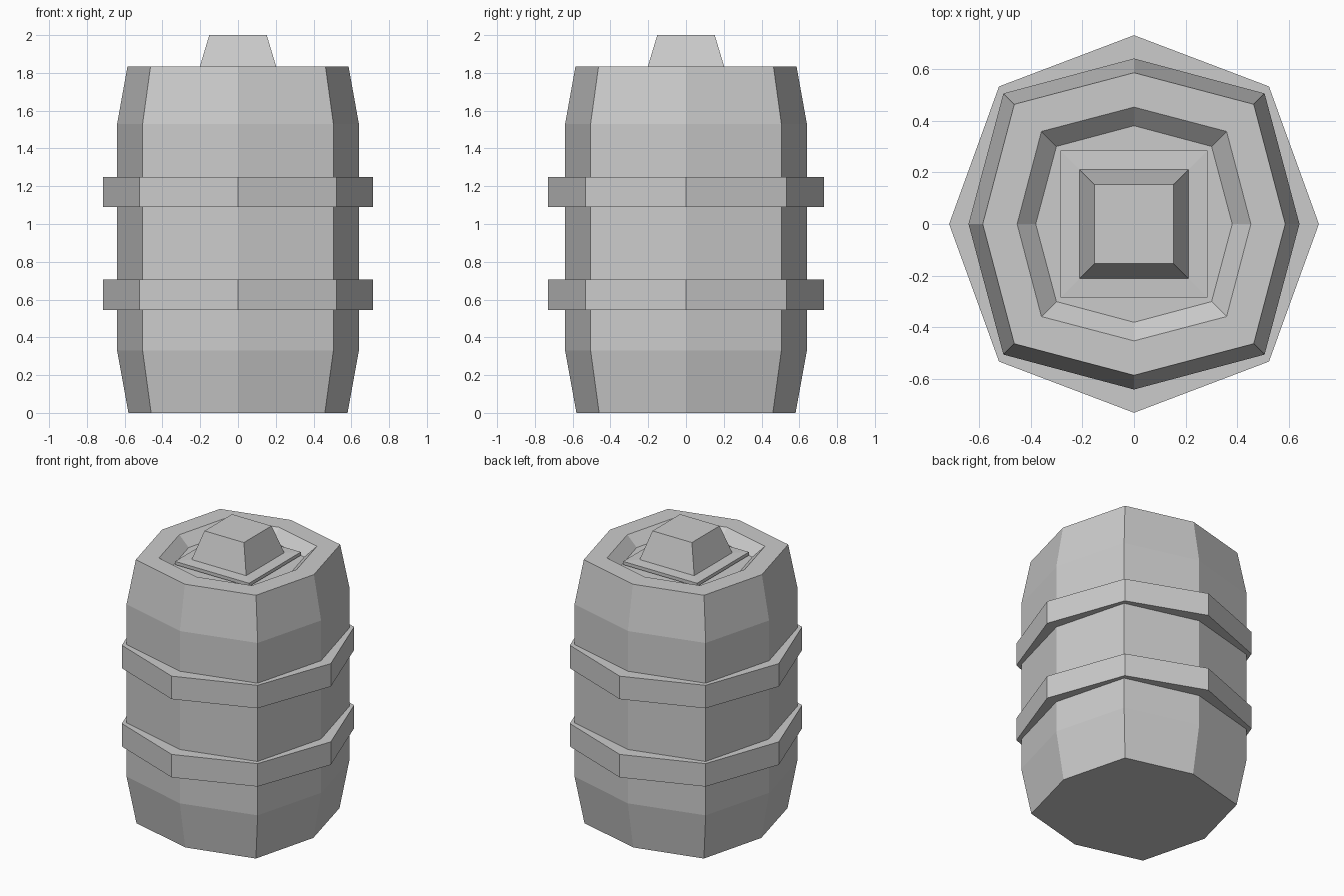
import bpy, bmesh

if "Cube" in bpy.data.objects:
    bpy.data.objects.remove(bpy.data.objects["Cube"])


def octagon(rx, ry, cx, cy, z):
    """Eight-sided ring: axis points at rx/ry, diagonal points at cx/cy."""
    return [(rx, 0, z), (cx, cy, z), (0, ry, z), (-cx, cy, z),
            (-rx, 0, z), (-cx, -cy, z), (0, -ry, z), (cx, -cy, z)]


def square(h, z):
    return [(h, -h, z), (h, h, z), (-h, h, z), (-h, -h, z)]


def loft(name, rings, closed=False):
    """Skin rings together; cap both ends, or join last to first."""
    bm = bmesh.new()
    loops = [[bm.verts.new(p) for p in ring] for ring in rings]
    n = len(loops[0])
    pairs = list(zip(loops, loops[1:]))
    if closed:
        pairs.append((loops[-1], loops[0]))
    for a, b in pairs:
        for i in range(n):
            j = (i + 1) % n
            bm.faces.new((a[i], a[j], b[j], b[i]))
    if not closed:
        bm.faces.new(loops[0][::-1])
        bm.faces.new(loops[-1])
    bmesh.ops.recalc_face_normals(bm, faces=bm.faces)
    mesh = bpy.data.meshes.new(name)
    bm.to_mesh(mesh)
    bm.free()
    obj = bpy.data.objects.new(name, mesh)
    bpy.context.collection.objects.link(obj)
    return obj


# Barrel body with bulged sides and a recessed top
body_profile = [(0.58, 0.46, 0), (0.64, 0.505, 0.33), (0.64, 0.505, 1.53),
                (0.585, 0.463, 1.835), (0.452, 0.358, 1.835), (0.38, 0.30, 1.765)]
loft("barrel_body", [octagon(r, r, c, c, z) for r, c, z in body_profile])

# Two hoops around the body
for name, z0, z1 in (("lower_hoop", 0.545, 0.705), ("upper_hoop", 1.09, 1.25)):
    outer = (0.715, 0.73, 0.522, 0.532)
    inner = (0.63, 0.63, 0.497, 0.497)
    loft(name, [octagon(*outer, z0), octagon(*outer, z1),
                octagon(*inner, z1), octagon(*inner, z0)], closed=True)

# Square lid plate with its tapered knob in one piece
loft("lid_knob", [square(0.285, 1.78), square(0.285, 1.803),
                  square(0.21, 1.807), square(0.152, 2.0)])
